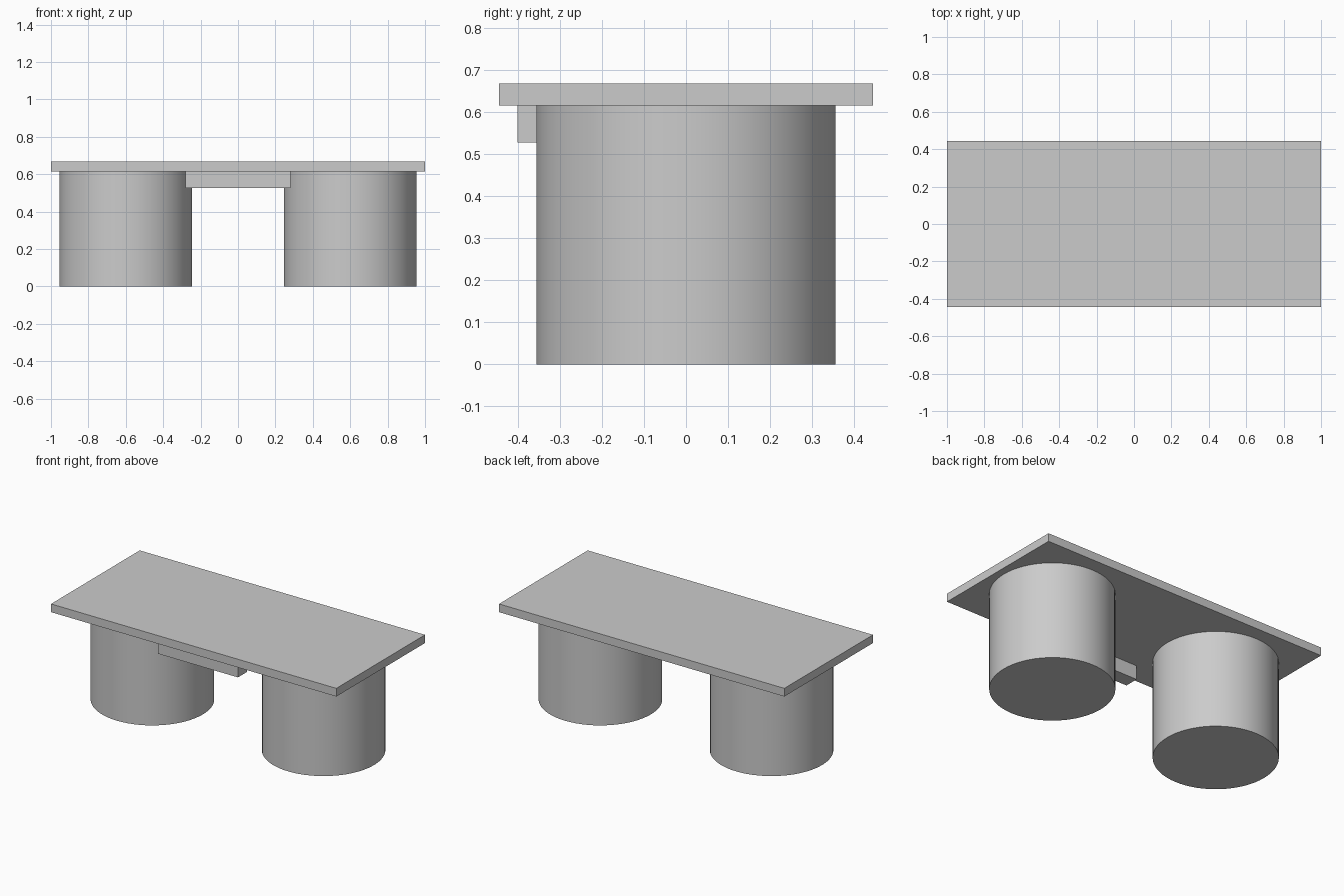
import bpy
from math import radians

cube = bpy.data.objects.get("Cube")
if cube:
    bpy.data.objects.remove(cube, do_unlink=True)

# Single plain grey finish
GREY = (0.6, 0.6, 0.6, 1.0)
grey = bpy.data.materials.new("light_grey")
grey.use_nodes = True
grey.diffuse_color = GREY
grey.node_tree.nodes["Principled BSDF"].inputs["Base Color"].default_value = GREY

TOP_Z = 0.667       # upper surface of the desk
UNDER_Z = 0.615     # underside of the desk top
RADIUS = 0.355      # pedestal radius


def finish(name):
    obj = bpy.context.object
    obj.name = name
    obj.data.name = name
    obj.data.materials.append(grey)
    return obj


def box(name, low, high):
    centre = [(a + b) / 2 for a, b in zip(low, high)]
    bpy.ops.mesh.primitive_cube_add(size=1, location=centre)
    obj = finish(name)
    obj.scale = [b - a for a, b in zip(low, high)]
    bpy.ops.object.transform_apply(location=False, rotation=False, scale=True)
    return obj


# Flat rectangular top
box("desk_top", (-1, -0.444, UNDER_Z), (1, 0.444, TOP_Z))

# Shallow drawer under the front edge, centred on the pedestal fronts
box("drawer", (-0.28, -0.4, 0.527), (0.28, -0.311, UNDER_Z))

# Two round pedestals
for side, x in (("left", 0.6), ("right", -0.6)):
    bpy.ops.mesh.primitive_cylinder_add(
        vertices=64, radius=RADIUS, depth=UNDER_Z, location=(x, 0, UNDER_Z / 2))
    finish(side + "_pedestal")
    bpy.ops.object.shade_smooth_by_angle(angle=radians(30))
